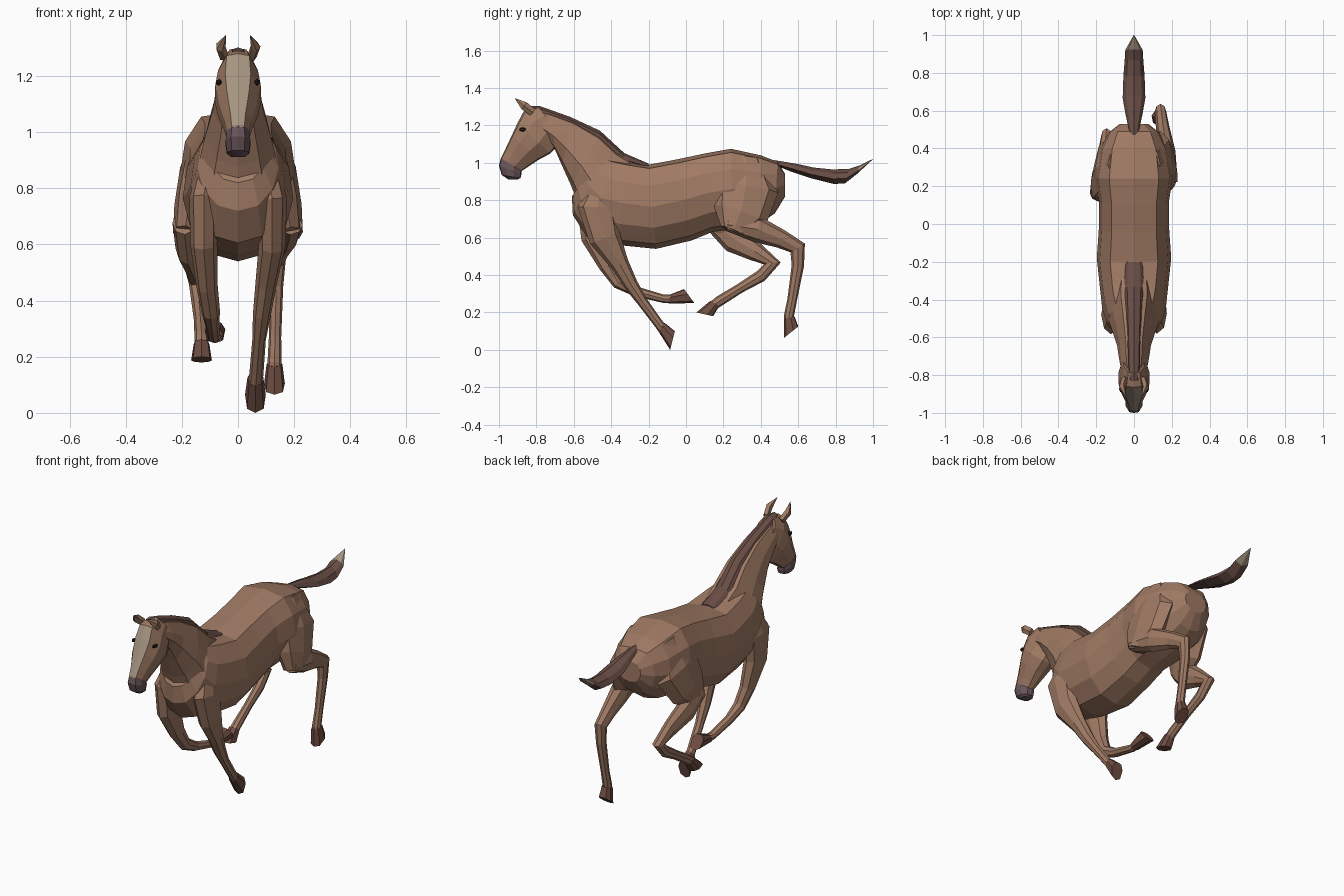
import bpy, bmesh
from math import sin, cos, pi
from mathutils import Vector


def material(name, rgb):
    m = bpy.data.materials.new(name)
    m.diffuse_color = (*rgb, 1)
    return m


COAT = material("coat", (0.35, 0.195, 0.127))
MANE = material("mane_hair", (0.14, 0.075, 0.06))
MUZZLE = material("muzzle_skin", (0.14, 0.09, 0.1))
PALE = material("pale_hair", (0.38, 0.3, 0.22))
HOOF = material("hoof_horn", (0.16, 0.075, 0.055))
DARK = material("eye_dark", (0.02, 0.012, 0.01))

# Half cross-sections: (fraction of half width, position from top 1 to bottom -1)
BARREL = [(0, 1), (0.64, 0.91), (0.92, 0.5), (1, 0), (0.85, -0.5), (0.5, -0.88), (0, -1)]
WEDGE = [(0, 1), (0.5, 0.88), (0.85, 0.3), (1, -0.25), (0.65, -0.85), (0, -1)]
FACE = [(0, 1), (0.55, 0.93), (0.98, 0.4), (1, -0.3), (0.5, -0.93), (0, -1)]
LOCK = [(0, 1), (0.7, 0.5), (1, -0.3), (0, -1)]
SOLE = [(0, 1), (0.8, 0.7), (1, -0.3), (0.6, -0.9), (0, -1)]


def skin(name, rings, mats, pick=None):
    """Bridge rings of points into a closed flat-faced skin."""
    bm = bmesh.new()
    loops = [[bm.verts.new(p) for p in r] for r in rings]
    n = len(loops[0])
    for k in range(len(loops) - 1):
        a, b = loops[k], loops[k + 1]
        for i in range(n):
            j = (i + 1) % n
            f = bm.faces.new((a[i], a[j], b[j], b[i]))
            f.material_index = pick(k, i, n) if pick else 0
    bm.faces.new(loops[0])
    f = bm.faces.new(loops[-1])
    f.material_index = pick(len(loops) - 2, 0, n) if pick else 0
    bmesh.ops.recalc_face_normals(bm, faces=bm.faces)
    me = bpy.data.meshes.new(name)
    bm.to_mesh(me)
    bm.free()
    for m in mats:
        me.materials.append(m)
    ob = bpy.data.objects.new(name, me)
    bpy.context.collection.objects.link(ob)
    return ob


def slab(name, sections, half, mats, pick=None):
    """Symmetric loft; section = (top y, top z, bottom y, bottom z, half width)."""
    outline = half + [(-x, h) for x, h in half[-2:0:-1]]
    rings = []
    for ty, tz, by, bz, w in sections:
        top, bot = Vector((0, ty, tz)), Vector((0, by, bz))
        rings.append([bot.lerp(top, (h + 1) / 2) + Vector((x * w, 0, 0)) for x, h in outline])
    return skin(name, rings, mats, pick)


def limb(name, path, mat, sides=8):
    """Loft along a path; point = (x, y, z, half width, half depth)."""
    pts = [Vector(p[:3]) for p in path]
    rings = []
    for i, p in enumerate(path):
        before = pts[i] - pts[i - 1] if i else pts[1] - pts[0]
        after = pts[i + 1] - pts[i] if i < len(pts) - 1 else before
        t = (before.normalized() + after.normalized()).normalized()
        u = Vector((1, 0, 0))
        u = (u - t * u.dot(t)).normalized()
        v = t.cross(u)
        rings.append([pts[i] + u * p[3] * cos(a) + v * p[4] * sin(a)
                      for a in (2 * pi * k / sides for k in range(sides))])
    return skin(name, rings, [mat])


# Torso
slab("torso", [
    (0.53, 0.94, 0.53, 0.82, 0.075), (0.49, 1.005, 0.475, 0.73, 0.135),
    (0.40, 1.04, 0.39, 0.67, 0.18), (0.24, 1.075, 0.25, 0.645, 0.205),
    (0.10, 1.05, 0.14, 0.63, 0.185), (-0.05, 1.018, 0.03, 0.585, 0.185),
    (-0.20, 0.99, -0.16, 0.54, 0.197), (-0.32, 1.01, -0.36, 0.56, 0.18),
    (-0.37, 1.02, -0.53, 0.605, 0.168), (-0.43, 1.03, -0.605, 0.72, 0.145),
    (-0.47, 1.04, -0.61, 0.82, 0.105)],
    BARREL, [COAT])

# Neck, rooted inside the chest
slab("neck", [
    (-0.26, 1.0, -0.48, 0.70, 0.13), (-0.36, 1.06, -0.58, 0.79, 0.14),
    (-0.46, 1.15, -0.615, 0.88, 0.118), (-0.60, 1.225, -0.665, 0.99, 0.09),
    (-0.72, 1.265, -0.70, 1.07, 0.08), (-0.80, 1.285, -0.74, 1.12, 0.07)],
    WEDGE, [COAT])

# Mane
slab("mane", [
    (-0.20, 0.996, -0.20, 0.97, 0.045), (-0.33, 1.052, -0.34, 1.0, 0.052),
    (-0.46, 1.172, -0.48, 1.11, 0.046), (-0.62, 1.246, -0.63, 1.19, 0.04),
    (-0.78, 1.303, -0.78, 1.25, 0.035), (-0.83, 1.303, -0.82, 1.27, 0.025)],
    LOCK, [MANE])

# Head with pale blaze down the face
slab("head", [
    (-0.79, 1.30, -0.67, 1.15, 0.055), (-0.865, 1.28, -0.70, 1.075, 0.073),
    (-0.90, 1.215, -0.725, 1.05, 0.083), (-0.93, 1.15, -0.79, 1.015, 0.072),
    (-0.965, 1.075, -0.85, 0.975, 0.05), (-0.992, 1.02, -0.88, 0.955, 0.04)],
    FACE, [COAT, PALE], lambda k, i, n: int(k > 0 and i in (0, n - 1)))
slab("muzzle", [
    (-0.99, 1.025, -0.88, 0.965, 0.04), (-1.0, 0.985, -0.88, 0.94, 0.045),
    (-0.985, 0.935, -0.885, 0.918, 0.04), (-0.95, 0.912, -0.90, 0.912, 0.025)],
    FACE, [MUZZLE])

# Ears and eyes
for side, s in (("right", 1), ("left", -1)):
    limb(side + "_ear", [
        (0.05 * s, -0.82, 1.27, 0.017, 0.022), (0.062 * s, -0.865, 1.305, 0.018, 0.024),
        (0.043 * s, -0.915, 1.345, 0.001, 0.001)], COAT, 5)
    bpy.ops.mesh.primitive_ico_sphere_add(subdivisions=1, radius=1,
                                          location=(0.068 * s, -0.872, 1.178))
    eye = bpy.context.object
    eye.name = side + "_eye"
    eye.scale = (0.012, 0.022, 0.012)
    eye.data.materials.append(DARK)

# Tail with pale tip
slab("tail", [
    (0.47, 1.015, 0.48, 0.985, 0.022), (0.60, 0.993, 0.57, 0.95, 0.045),
    (0.68, 0.975, 0.66, 0.92, 0.06), (0.78, 0.965, 0.79, 0.887, 0.056),
    (0.87, 0.967, 0.85, 0.89, 0.05), (0.925, 0.985, 0.92, 0.945, 0.046),
    (1.0, 1.021, 0.999, 1.019, 0.002)],
    LOCK, [MANE, PALE], lambda k, i, n: int(k >= 5))

# Front legs: right reaches down, left is folded
limb("right_front_leg", [
    (0.09, -0.42, 0.93, 0.04, 0.06), (0.122, -0.475, 0.76, 0.052, 0.105),
    (0.122, -0.435, 0.60, 0.048, 0.085), (0.10, -0.355, 0.46, 0.038, 0.05),
    (0.085, -0.295, 0.35, 0.032, 0.038), (0.075, -0.235, 0.26, 0.024, 0.028),
    (0.066, -0.15, 0.145, 0.025, 0.025), (0.062, -0.12, 0.105, 0.026, 0.026)], COAT)
limb("left_front_leg", [
    (-0.09, -0.42, 0.93, 0.04, 0.06), (-0.122, -0.48, 0.76, 0.052, 0.105),
    (-0.122, -0.475, 0.60, 0.048, 0.085), (-0.11, -0.415, 0.45, 0.038, 0.05),
    (-0.097, -0.36, 0.36, 0.033, 0.036), (-0.092, -0.27, 0.313, 0.025, 0.027),
    (-0.086, -0.12, 0.273, 0.023, 0.022), (-0.082, -0.07, 0.273, 0.025, 0.024)], COAT)

# Hind thighs
limb("right_thigh", [
    (0.09, 0.32, 1.02, 0.05, 0.08), (0.138, 0.32, 0.86, 0.07, 0.175),
    (0.165, 0.29, 0.73, 0.063, 0.15), (0.187, 0.25, 0.635, 0.045, 0.07)], COAT)
limb("left_thigh", [
    (-0.09, 0.32, 1.02, 0.05, 0.08), (-0.138, 0.29, 0.86, 0.07, 0.175),
    (-0.165, 0.23, 0.73, 0.063, 0.14), (-0.187, 0.17, 0.635, 0.045, 0.06)], COAT)

# Hind lower legs: right trails behind, left swings under the belly
limb("right_hind_leg", [
    (0.187, 0.22, 0.67, 0.044, 0.035), (0.172, 0.38, 0.645, 0.048, 0.07),
    (0.152, 0.51, 0.592, 0.036, 0.05), (0.14, 0.597, 0.545, 0.03, 0.045),
    (0.136, 0.598, 0.45, 0.025, 0.033), (0.132, 0.568, 0.27, 0.022, 0.026),
    (0.13, 0.55, 0.18, 0.025, 0.027), (0.13, 0.555, 0.14, 0.026, 0.027)], COAT)
limb("left_hind_leg", [
    (-0.19, 0.16, 0.68, 0.044, 0.06), (-0.178, 0.26, 0.59, 0.045, 0.075),
    (-0.157, 0.37, 0.525, 0.035, 0.052), (-0.145, 0.462, 0.462, 0.03, 0.045),
    (-0.141, 0.40, 0.395, 0.025, 0.033), (-0.135, 0.29, 0.33, 0.022, 0.026),
    (-0.13, 0.18, 0.262, 0.025, 0.028), (-0.13, 0.15, 0.24, 0.026, 0.026)], COAT)

# Hooves: x, coronet and sole, each as toe y z, heel y z
for name, x, coronet, sole in (
        ("right_front_hoof", 0.062, (-0.145, 0.095, -0.115, 0.145), (-0.085, 0.0, -0.06, 0.1)),
        ("left_front_hoof", -0.082, (-0.095, 0.248, -0.08, 0.298), (0.045, 0.25, -0.01, 0.325)),
        ("right_hind_hoof", 0.13, (0.523, 0.165, 0.58, 0.18), (0.525, 0.065, 0.60, 0.125)),
        ("left_hind_hoof", -0.13, (0.13, 0.262, 0.178, 0.235), (0.055, 0.2, 0.145, 0.18))):
    hoof = slab(name, [(*coronet, 0.028), (*sole, 0.037)], SOLE, [HOOF])
    hoof.location.x = x
